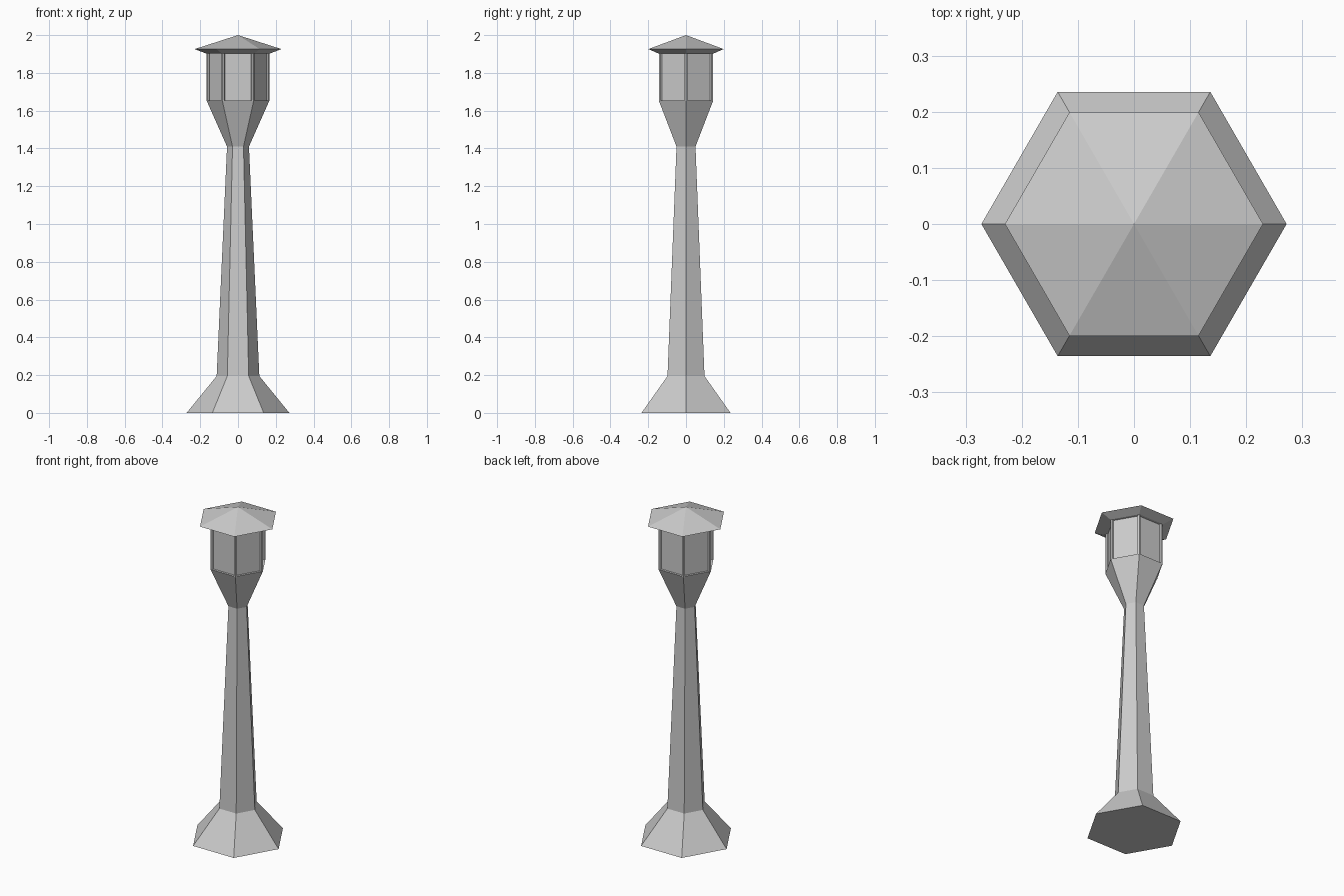
import bpy
import bmesh
from math import cos, sin, pi

cube = bpy.data.objects.get("Cube")
if cube:
    bpy.data.objects.remove(cube, do_unlink=True)

SIDES = 6

grey = bpy.data.materials.new("stone_grey")
grey.use_nodes = True
colour = (0.6, 0.6, 0.6, 1)
grey.diffuse_color = colour
grey.node_tree.nodes["Principled BSDF"].inputs["Base Color"].default_value = colour


def hex_part(name, profile, centre=(0, 0)):
    """Closed six-sided solid from (radius, height) pairs, bottom to top."""
    bm = bmesh.new()
    rings = []
    for radius, z in profile:
        if radius == 0:
            rings.append([bm.verts.new((centre[0], centre[1], z))])
            continue
        angles = [2 * pi * i / SIDES for i in range(SIDES)]
        rings.append([bm.verts.new((centre[0] + radius * cos(a),
                                    centre[1] + radius * sin(a), z)) for a in angles])
    for low, high in zip(rings, rings[1:]):
        for i in range(SIDES):
            j = (i + 1) % SIDES
            if len(high) == 1:
                bm.faces.new((low[i], low[j], high[0]))
            else:
                bm.faces.new((low[i], low[j], high[j], high[i]))
    for ring in (rings[0], rings[-1]):
        if len(ring) > 1:
            bm.faces.new(ring)
    bmesh.ops.recalc_face_normals(bm, faces=bm.faces)
    mesh = bpy.data.meshes.new(name)
    bm.to_mesh(mesh)
    bm.free()
    mesh.materials.append(grey)
    obj = bpy.data.objects.new(name, mesh)
    bpy.context.collection.objects.link(obj)
    return obj


# Flared foot, tapering shaft and lantern cup in one solid
hex_part("tower", [(0.272, 0), (0.113, 0.195), (0.058, 1.41), (0.167, 1.655)])

# Lantern room, set back from the cup's rim
hex_part("lantern_room", [(0.152, 1.65), (0.152, 1.91)])

# Slim posts at the lantern corners
for k in range(SIDES):
    a = 2 * pi * k / SIDES
    hex_part(f"corner_post_{k + 1}", [(0.009, 1.65), (0.009, 1.91)],
             (0.157 * cos(a), 0.157 * sin(a)))

# Roof with sloping eaves underneath
hex_part("roof", [(0.17, 1.903), (0.23, 1.926), (0, 2.0)])
